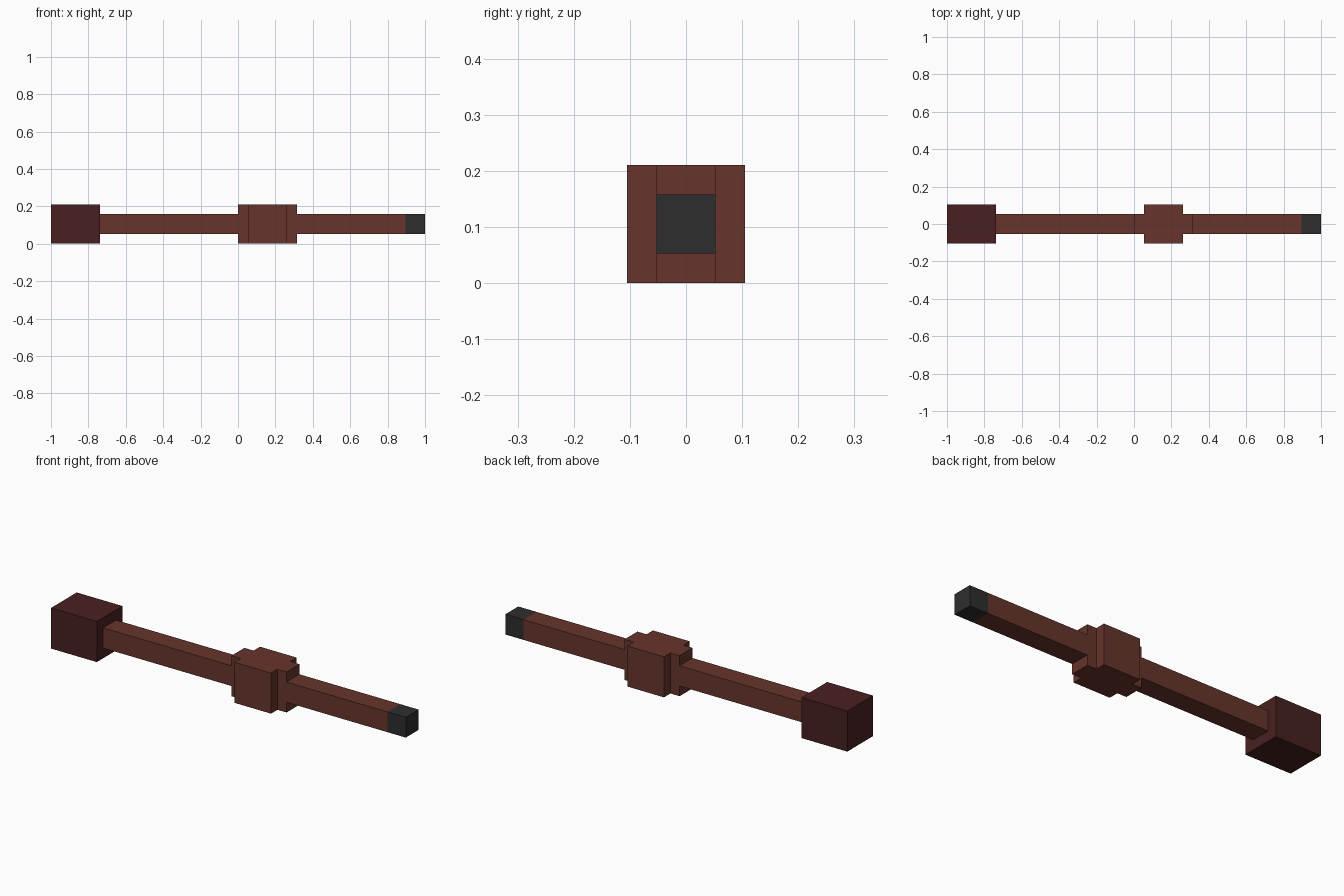
import bpy
import bmesh

cube = bpy.data.objects.get("Cube")
if cube:
    bpy.data.objects.remove(cube, do_unlink=True)

U = 1 / 19  # grid unit: the model is 38 units long


def material(name, rgb):
    m = bpy.data.materials.new(name)
    m.use_nodes = True
    m.diffuse_color = (*rgb, 1)
    bsdf = next(n for n in m.node_tree.nodes if n.type == 'BSDF_PRINCIPLED')
    bsdf.inputs["Base Color"].default_value = (*rgb, 1)
    return m


def prism(name, outline, z0, z1, mat):
    """Extrude a flat x/y outline (in grid units) from z0 to z1."""
    bm = bmesh.new()
    base = bm.faces.new([bm.verts.new((x * U, y * U, z0 * U)) for x, y in outline])
    top = bmesh.ops.extrude_face_region(bm, geom=[base])["geom"]
    bmesh.ops.translate(bm, vec=(0, 0, (z1 - z0) * U),
                        verts=[g for g in top if isinstance(g, bmesh.types.BMVert)])
    bmesh.ops.recalc_face_normals(bm, faces=bm.faces)
    mesh = bpy.data.meshes.new(name)
    bm.to_mesh(mesh)
    bm.free()
    mesh.materials.append(mat)
    obj = bpy.data.objects.new(name, mesh)
    bpy.context.collection.objects.link(obj)
    return obj


def bar(name, x0, x1, half, mat):
    """Square bar along x, centred on the long axis at z = 2 units."""
    outline = [(x0, -half), (x1, -half), (x1, half), (x0, half)]
    return prism(name, outline, 2 - half, 2 + half, mat)


brown = material("red brown", (0.136, 0.035, 0.025))
maroon = material("dark maroon", (0.066, 0.0145, 0.015))
charcoal = material("charcoal", (0.027, 0.027, 0.027))

# Heavy block and the shaft leading to the collar
bar("end_block", -19, -14, 2, maroon)
bar("long_shaft", -14, 0, 1, brown)

# Collar with stepped corners
collar = [(0, -1), (1, -1), (1, -2), (5, -2), (5, -1), (6, -1),
          (6, 1), (5, 1), (5, 2), (1, 2), (1, 1), (0, 1)]
prism("collar", collar, 0, 4, brown)

# Short shaft and its dark tip
bar("short_shaft", 6, 17, 1, brown)
bar("tip", 17, 19, 1, charcoal)
